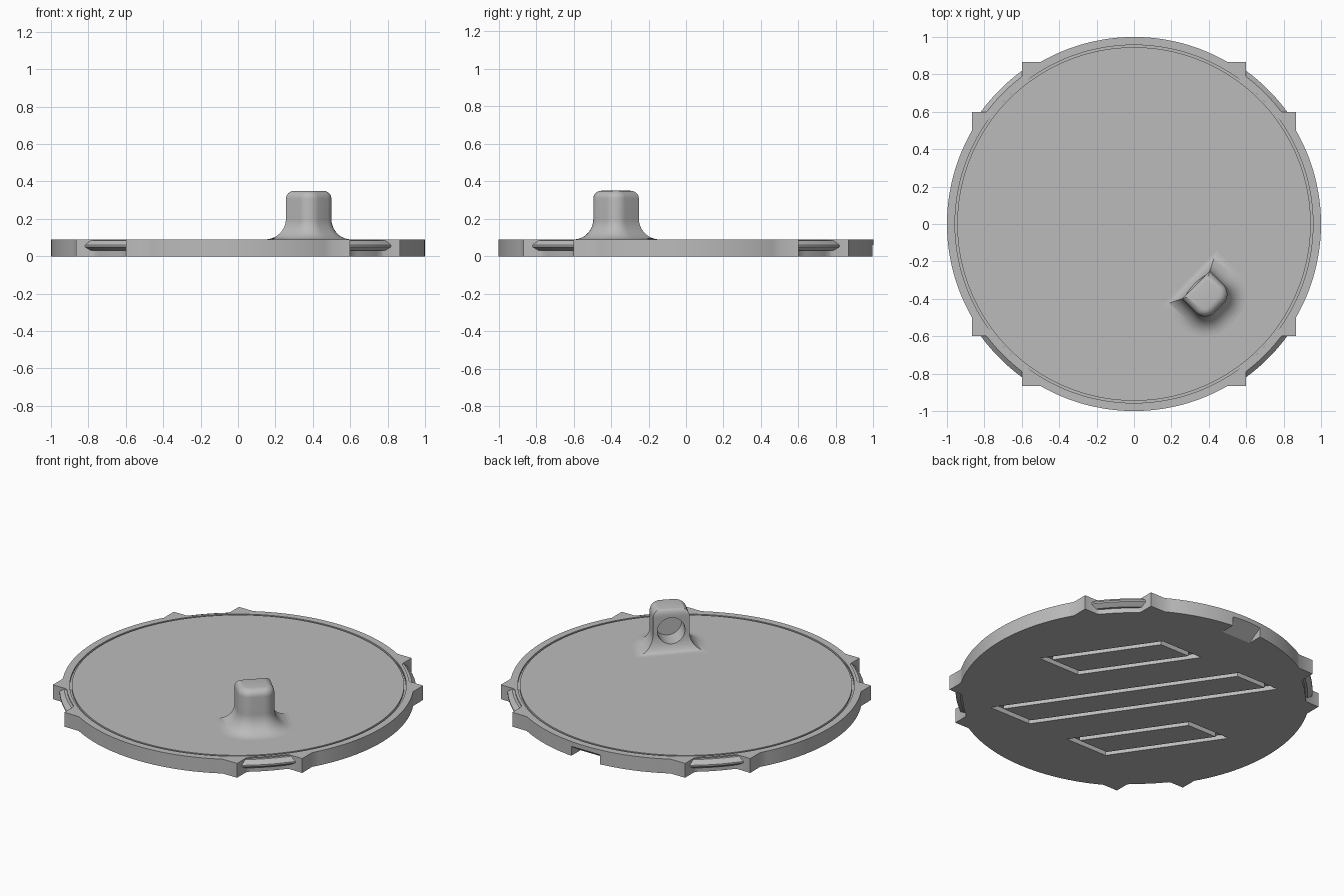
import bpy, bmesh
from math import sin, cos, pi, radians, sqrt

if "Cube" in bpy.data.objects:
    bpy.data.objects.remove(bpy.data.objects["Cube"], do_unlink=True)

grey = bpy.data.materials.new("plain_grey")
grey.use_nodes = True
grey.diffuse_color = (0.5, 0.5, 0.5, 1)
grey.node_tree.nodes["Principled BSDF"].inputs["Base Color"].default_value = (0.5, 0.5, 0.5, 1)

THICK = 0.09


def loft(name, loops, closed=False):
    """Skin matching loops of points; cap the ends, or join last to first."""
    bm = bmesh.new()
    rings = [[bm.verts.new(p) for p in loop] for loop in loops]
    pairs = list(zip(rings, rings[1:]))
    if closed:
        pairs.append((rings[-1], rings[0]))
    else:
        bm.faces.new(rings[0])
        bm.faces.new(rings[-1])
    n = len(rings[0])
    for a, b in pairs:
        for i in range(n):
            j = (i + 1) % n
            bm.faces.new((a[i], a[j], b[j], b[i]))
    bmesh.ops.recalc_face_normals(bm, faces=bm.faces)
    mesh = bpy.data.meshes.new(name)
    bm.to_mesh(mesh)
    bm.free()
    mesh.materials.append(grey)
    obj = bpy.data.objects.new(name, mesh)
    bpy.context.collection.objects.link(obj)
    return obj


def select(obj):
    bpy.ops.object.select_all(action='DESELECT')
    obj.select_set(True)
    bpy.context.view_layer.objects.active = obj


def cut(obj, cutter):
    cutter.hide_render = True
    select(obj)
    mod = obj.modifiers.new("cut", 'BOOLEAN')
    mod.operation = 'DIFFERENCE'
    mod.solver = 'EXACT'
    mod.object = cutter
    bpy.ops.object.modifier_apply(modifier=mod.name)
    bpy.data.objects.remove(cutter, do_unlink=True)


def smooth(obj):
    select(obj)
    bpy.ops.object.shade_smooth_by_angle(angle=radians(30))


def arc(r, start, end, steps):
    angles = [radians(start + (end - start) * i / steps) for i in range(steps + 1)]
    return [(r * cos(a), r * sin(a)) for a in angles]


def at_z(points, z):
    return [(x, y, z) for x, y in points]


# Disc outline: one quarter with its square lugs and recess, turned four times
quarter = arc(1, -30, 30, 24) + [(0.866, 0.6)]
quarter += [(0.78, 0.6)] + arc(0.975, 38.5, 51.5, 6) + [(0.6, 0.78), (0.6, 0.866)]
outline = []
for k in range(4):
    c, s = round(cos(k * pi / 2)), round(sin(k * pi / 2))
    outline += [(c * x - s * y, s * x + c * y) for x, y in quarter]
disc = loft("lid_disc", [at_z(outline, 0), at_z(outline, THICK)])

# Fine ring groove on the top
outer, inner = arc(0.957, 0, 357.5, 143), arc(0.945, 0, 357.5, 143)
cut(disc, loft("ring_cutter", [at_z(outer, 0.078), at_z(outer, 0.12),
                               at_z(inner, 0.12), at_z(inner, 0.078)], closed=True))

# Slanted pry notch under the back edge
cut(disc, loft("notch_cutter", [[(x, 0.9, -0.002), (x, 1.02, 0.075), (x, 1.02, -0.002)]
                                for x in (-0.1, 0.1)]))


# Three slanted outline grooves on the underside
def slanted(cx, cy, half_width, half_height, z):
    return [(cx - 0.685 * half_height * v + half_width * u, cy + half_height * v, z)
            for u, v in ((-1, -1), (1, -1), (1, 1), (-1, 1))]


for cx, cy, height in ((0, 0, 0.605), (0.355, 0.302, 0.3), (-0.355, -0.302, 0.3)):
    big, small = (0.144, height), (0.144 - 0.043, height - 0.035)
    cut(disc, loft("groove_cutter", [slanted(cx, cy, *big, -0.02), slanted(cx, cy, *big, 0.03),
                                     slanted(cx, cy, *small, 0.03), slanted(cx, cy, *small, -0.02)],
                   closed=True))
smooth(disc)

# Snap ridges in the four recesses
ridge = [(0.955, 0.084), (0.99, 0.084), (1.015, 0.06), (1.015, 0.05), (0.988, 0.03), (0.955, 0.03)]
for k, side in enumerate(("back_left", "back_right", "front_right", "front_left")):
    loops = []
    for i in range(13):
        a = radians(35.5 + 19 * i / 12 + 90 * k)
        loops.append([(r * cos(a), r * sin(a), z) for r, z in ridge])
    smooth(loft("snap_ridge_" + side, loops))


# Knob: rounded block with a flared foot, its flat face turned to the back right
def knob_point(t, d, z):
    return (0.38 + (t - d) / sqrt(2), -0.375 + (t + d) / sqrt(2), z)


def knob_loop(o, z):
    w, b, r = 0.105 + o, 0.07 + o * 0.5, 0.07 + o
    pts = [(0.035 + x, -0.035 + y) for x, y in arc(r, -90, 0, 8)]
    pts += [(w, b), (-w, b)]
    pts += [(-0.035 + x, -0.035 + y) for x, y in arc(r, 180, 270, 8)]
    return [knob_point(t, d, z) for t, d in pts]


loops = [knob_loop(0.105, 0.08)]
for i in range(11):
    a = i / 10 * pi / 2
    loops.append(knob_loop(0.105 * (1 - sin(a)), THICK + 0.11 * (1 - cos(a))))
for i in range(7):
    a = i / 6 * pi / 2
    loops.append(knob_loop(-0.042 * (1 - cos(a)), 0.308 + 0.042 * sin(a)))
knob = loft("knob", loops)

# Round blind hole in the flat face
cut(knob, loft("hole_cutter", [[knob_point(x, d, 0.22 + y) for x, y in arc(0.08, 0, 350, 35)]
                               for d in (-0.045, 0.2)]))
smooth(knob)
